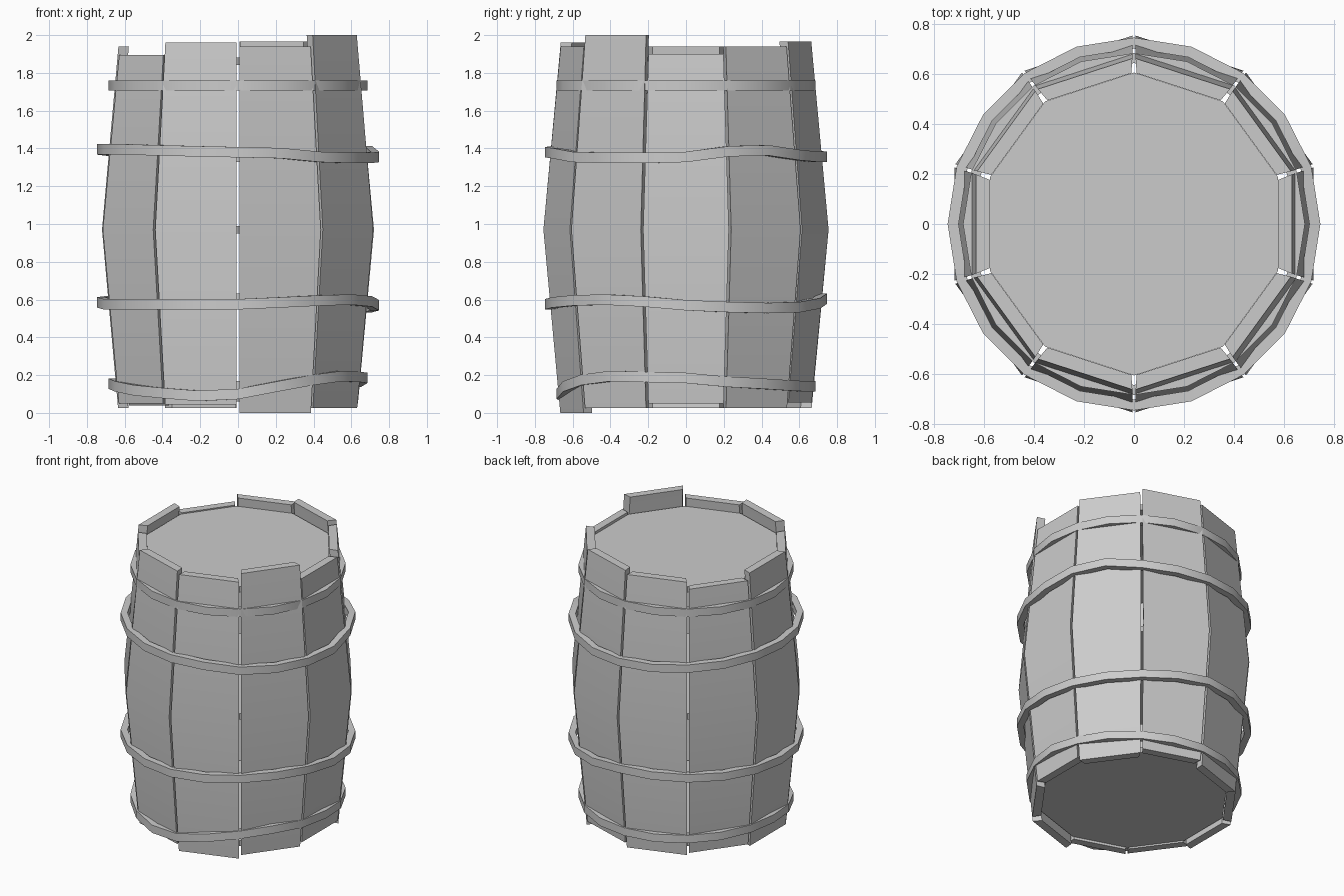
import bpy, bmesh
from math import sin, cos, tan, radians, pi

if "Cube" in bpy.data.objects:
    bpy.data.objects.remove(bpy.data.objects["Cube"])

def make(name, verts, faces):
    me = bpy.data.meshes.new(name)
    me.from_pydata(verts, [], faces)
    bm = bmesh.new()
    bm.from_mesh(me)
    bmesh.ops.recalc_face_normals(bm, faces=bm.faces)
    bm.to_mesh(me)
    bm.free()
    # smooth across shallow bends, sharp at plank and band edges
    me.shade_smooth()
    me.set_sharp_from_angle(angle=radians(30))
    ob = bpy.data.objects.new(name, me)
    bpy.context.collection.objects.link(ob)
    return ob

# Staves: ten bent planks with uneven ends, (bottom, top) every 36 degrees from +x
ends = [(.05, 1.90), (.025, 1.94), (.055, 1.965), (.025, 1.94), (.04, 1.89),
        (.025, 1.94), (.05, 1.895), (.045, 1.96), (0, 1.94), (.025, 2.0)]
THICK, T = .055, tan(radians(18))
GAP_OUT, GAP_IN = .007, .011

def stave(i, bottom, top):
    a = radians(36 * i)
    verts = []
    for z, r in ((bottom, .635), (.97, .72), (top, .633)):
        for rad, side, gap in ((r, -1, GAP_OUT), (r, 1, GAP_OUT),
                               (r - THICK, 1, GAP_IN), (r - THICK, -1, GAP_IN)):
            w = side * (rad * T - gap)
            verts.append((rad * cos(a) - w * sin(a), rad * sin(a) + w * cos(a), z))
    faces = [(0, 1, 2, 3), (8, 9, 10, 11)]
    for k in (0, 4):
        faces += [(k + j, k + (j + 1) % 4, k + 4 + (j + 1) % 4, k + 4 + j) for j in range(4)]
    make(f"stave_{i + 1}", verts, faces)

for i, (b, t) in enumerate(ends):
    stave(i, b, t)

# Hoops: 20-sided bands whose height wanders around the barrel
def hoop(name, outer, inner, heights, h=.055):
    n = len(heights)
    verts = []
    for i, z in enumerate(heights):
        a = 2 * pi * i / n
        for r, dz in ((outer, -h / 2), (outer, h / 2), (inner, h / 2), (inner, -h / 2)):
            verts.append((r * cos(a), r * sin(a), z + dz))
    faces = [(4 * i + j, 4 * i + (j + 1) % 4, 4 * ((i + 1) % n) + (j + 1) % 4, 4 * ((i + 1) % n) + j)
             for i in range(n) for j in range(4)]
    make(name, verts, faces)

hoop("top_hoop", .685, .645, [1.733] * 20)
hoop("upper_hoop", .747, .703,
     [1.355, 1.385, 1.39, 1.365, 1.355, 1.355, 1.36, 1.37, 1.38, 1.39,
      1.395, 1.395, 1.395, 1.39, 1.385, 1.38, 1.375, 1.355, 1.35, 1.35])
hoop("lower_hoop", .747, .703,
     [.57, .56, .555, .56, .58, .605, .605, .60, .595, .59,
      .585, .575, .575, .575, .575, .575, .585, .595, .60, .59])
hoop("bottom_hoop", .685, .645,
     [.185, .165, .155, .145, .14, .14, .14, .145, .15, .155,
      .155, .14, .12, .105, .09, .10, .14, .175, .195, .19])

# Lids and inner board: ten-sided discs with corners on the stave joints
def disc(name, z, r, h=.04):
    pts = [radians(18 + 36 * i) for i in range(10)]
    verts = [(r * cos(a), r * sin(a), z + s * h / 2) for s in (-1, 1) for a in pts]
    faces = [tuple(range(10)), tuple(range(10, 20))]
    faces += [(i, (i + 1) % 10, 10 + (i + 1) % 10, 10 + i) for i in range(10)]
    make(name, verts, faces)

disc("top_lid", 1.862, .607)
disc("inner_board", .97, .607)
disc("bottom_lid", .08, .607)
